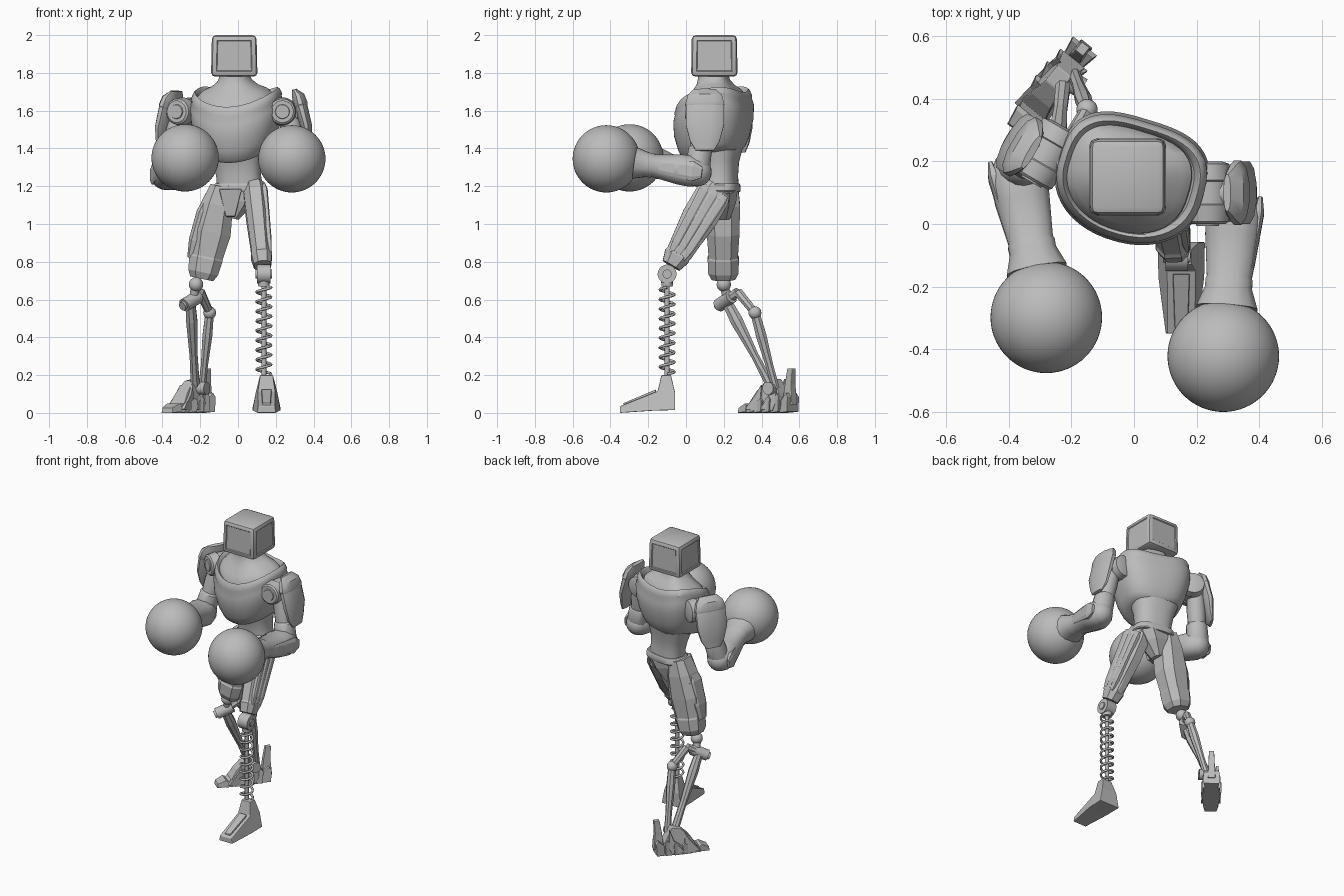
import bpy, bmesh, math
from mathutils import Vector, Matrix

cube = bpy.data.objects.get("Cube")
if cube:
    bpy.data.objects.remove(cube, do_unlink=True)

GREY = (0.5, 0.5, 0.5, 1)
mat = bpy.data.materials.new("plain grey")
mat.use_nodes = True
mat.diffuse_color = GREY
mat.node_tree.nodes["Principled BSDF"].inputs["Base Color"].default_value = GREY


def finish(name, bm, smooth=True, bevel=0):
    """Turn a bmesh into a named object with material, bevel and shading."""
    bmesh.ops.recalc_face_normals(bm, faces=bm.faces)
    me = bpy.data.meshes.new(name)
    bm.to_mesh(me)
    bm.free()
    me.materials.append(mat)
    ob = bpy.data.objects.new(name, me)
    bpy.context.collection.objects.link(ob)
    if bevel:
        mod = ob.modifiers.new("bevel", "BEVEL")
        mod.width, mod.segments, mod.limit_method = bevel, 2, "ANGLE"
    if smooth:
        bpy.ops.object.select_all(action="DESELECT")
        ob.select_set(True)
        bpy.context.view_layer.objects.active = ob
        bpy.ops.object.shade_smooth_by_angle(angle=math.radians(35))


def loft(name, p0, p1, rings, sides=24, yaw=0, power=2, back=None, tilt=0, saddle=0, smooth=True):
    """Skin rings (t, ru, rv, offset u, offset v) along the line p0 to p1."""
    p0, p1 = Vector(p0), Vector(p1)
    axis = (p1 - p0).normalized()
    ref = Vector((0, 1, 0)) if abs(axis.x) > 0.98 else Vector((1, 0, 0))
    u = Matrix.Rotation(math.radians(yaw), 3, "Z") @ ref
    u = (u - axis * u.dot(axis)).normalized()
    v = axis.cross(u)
    bm = bmesh.new()
    loops = []
    for t, ru, rv, *off in rings:
        ou, ov = off or (0, 0)
        loop = []
        for i in range(sides):
            a = (i + 0.5) * math.tau / sides
            c, s = math.cos(a), math.sin(a)
            e = 2 / (back if back and s > 0 else power)
            x = math.copysign(abs(c) ** e, c) * ru
            y = math.copysign(abs(s) ** e, s) * rv
            loop.append(bm.verts.new(p0.lerp(p1, t) + u * (x + ou) + v * (y + ov)
                                     + axis * (tilt * y + saddle * x * x)))
        loops.append(loop)
    for a, b in zip(loops, loops[1:]):
        for i in range(sides):
            j = (i + 1) % sides
            bm.faces.new((a[i], a[j], b[j], b[i]))
    bm.faces.new(loops[0])
    bm.faces.new(loops[-1])
    finish(name, bm, smooth)


def rod(name, p0, p1, r, r2=None, sides=16):
    loft(name, p0, p1, [(0, r, r), (1, r2 or r, r2 or r)], sides)


def ball(name, centre, r, seg=48):
    bm = bmesh.new()
    bmesh.ops.create_uvsphere(bm, u_segments=seg, v_segments=seg // 2, radius=r,
                              matrix=Matrix.Translation(centre))
    finish(name, bm)


def prism(name, profile, loc, yaw=0, bevel=0.004):
    """Side profile of (y, z, half width) points, spread in x."""
    bm = bmesh.new()
    m = Matrix.Translation(loc) @ Matrix.Rotation(math.radians(yaw), 4, "Z")
    left, right = [[bm.verts.new(m @ Vector((s * w, y, z))) for y, z, w in profile]
                   for s in (1, -1)]
    n = len(profile)
    bm.faces.new(left)
    bm.faces.new(right)
    for i in range(n):
        j = (i + 1) % n
        bm.faces.new((left[i], left[j], right[j], right[i]))
    finish(name, bm, False, bevel)


# Chamfered box head with recessed panels on its four sides
bm = bmesh.new()
bmesh.ops.create_cube(bm, size=1, matrix=Matrix.Translation((-0.02, 0.15, 1.89))
                      @ Matrix.Diagonal((0.246, 0.246, 0.22, 1)))
for vert in bm.verts:
    if vert.co.z > 1.9:
        vert.co.x = -0.02 + (vert.co.x + 0.02) * 0.96
        vert.co.y = 0.15 + (vert.co.y - 0.15) * 0.97
bmesh.ops.bevel(bm, geom=bm.edges[:], offset=0.022, segments=2, affect="EDGES", profile=0.5)
bm.normal_update()
walls = [f for f in bm.faces if abs(f.normal.z) < 0.5 and f.calc_area() > 0.02]
bmesh.ops.inset_individual(bm, faces=walls, thickness=0.008, depth=0)
bmesh.ops.inset_individual(bm, faces=walls, thickness=0.006, depth=-0.005)
finish("head", bm)

# Neck, chest shell with a scooped collar, belly and belt
YAW = -17
loft("neck", (-0.02, 0.138, 1.6), (-0.02, 0.143, 1.8),
     [(0, .2, .165), (.2, .197, .162), (.4, .168, .138), (.57, .122, .107),
      (.75, .088, .084), (.9, .077, .078), (1, .074, .076)], 40, YAW, 2.2, 3, 0.2, 1.1)
loft("chest", (-0.012, 0.145, 1.36), (-0.012, 0.138, 1.665),
     [(-.03, .145, .11), (-.02, .17, .138), (.04, .19, .158), (.2, .215, .18), (.45, .238, .199),
      (.68, .243, .202), (.8, .235, .192), (.84, .237, .194), (.94, .226, .184),
      (.98, .217, .175), (.95, .206, .166), (.84, .198, .158)], 48, YAW, 2.15, 3, 0.2, 1.1)
loft("belly", (0.01, 0.19, 1.18), (-0.01, 0.18, 1.42),
     [(0, .124, .087), (.3, .118, .084), (.6, .128, .092), (1, .155, .12)], 32, -12, 2.5)
loft("belt", (0.01, 0.19, 1.17), (0.01, 0.19, 1.215),
     [(0, .135, .09), (.15, .14, .094), (.8, .138, .092), (1, .13, .088)], 32, -10, 2.8)
loft("pelvis", (0.01, 0.19, 1.19), (-0.03, 0.19, 1.03),
     [(0, .13, .088), (.4, .1, .08), (1, .035, .045)], 8, 0, 2.6, smooth=False)
prism("crotch_plate", [(.09, 1.185, .06), (.11, 1.04, .024), (.2, 1.03, .024),
                       (.2, 1.185, .06)], (-0.04, 0, 0))


def arm(tag, side, joint, yaw, pad, elbow, fist):
    """Shoulder, armour pad, upper arm, forearm and ball fist."""
    turn = Matrix.Rotation(math.radians(yaw), 3, "Z")
    joint, pad, elbow, fist = map(Vector, (joint, pad, elbow, fist))
    out = turn @ Vector((side, 0, 0))
    fore = turn @ Vector((0, -1, 0))
    loft(tag + "_shoulder", joint - fore * .1, joint + fore * .1,
         [(0, .045, .045), (.04, .07, .07), (.3, .076, .076), (.32, .071, .071),
          (.68, .071, .071), (.7, .076, .076), (.96, .068, .068), (1, .058, .058)], 24, yaw)
    rod(tag + "_shoulder_disc", joint + fore * .09, joint + fore * .106, .042, .036, 24)
    rod(tag + "_shoulder_axle", joint - out * .12, joint + out * .08, .06)
    # Bulged armour pad with a raised upper cap
    top, low = pad - out * .04 + Vector((0, 0, .16)), pad + out * .045 - Vector((0, 0, .16))
    bulge = side * .012
    loft(tag + "_pad", top, low,
         [(0, .01, .055), (.1, .03, .088, bulge, 0), (.28, .036, .103, bulge, 0),
          (.6, .032, .103, bulge, 0), (.85, .022, .08, 0, 0), (1, .01, .05)],
         12, yaw, 2.3)
    loft(tag + "_pad_cap", top, low,
         [(-.01, .012, .06), (.1, .034, .093, bulge, 0), (.25, .04, .106, bulge, 0),
          (.28, .036, .102, bulge, 0)], 12, yaw, 2.3)
    loft(tag + "_upper_arm", joint + out * .03, elbow,
         [(0, .055, .055), (.4, .06, .06), (.6, .056, .056), (.63, .066, .063),
          (.9, .072, .066), (1, .065, .06)], 16, yaw)
    ball(tag + "_elbow", elbow, .076, 24)
    loft(tag + "_forearm", elbow, fist,
         [(-.1, .05, .05), (-.04, .078, .074), (.08, .092, .085), (.2, .09, .082),
          (.48, .074, .062), (.5, .078, .067), (.55, .077, .067), (.68, .1, .085)], 12, 0, 2.4)
    # Long side guard on the forearm
    guard = Vector((side * .078, 0, 0))
    loft(tag + "_forearm_guard", elbow + guard, elbow.lerp(fist, .5) + guard * .8,
         [(-.1, .008, .03), (.1, .02, .055), (.8, .013, .035), (1, .006, .02)],
         8, 0, 3, smooth=False)
    ball(tag + "_fist", fist, .178, 64)


arm("left", 1, (.235, .1, 1.595), 0, (.338, .1, 1.55), (.322, .06, 1.275), (.285, -.422, 1.345))
arm("right", -1, (-.275, .225, 1.595), -30, (-.362, .25, 1.54), (-.375, .17, 1.255),
    (-.28, -.298, 1.35))

# Left thigh with long outer slats, tilted forward
hip, knee = Vector((.085, .17, 1.2)), Vector((.13, -.078, .78))
loft("left_thigh", hip, knee,
     [(0, .058, .075), (.12, .064, .1), (.4, .062, .1), (.85, .054, .07),
      (.88, .059, .075), (1, .048, .055)], 8, 0, 2.6, smooth=False)
across = (knee - hip).normalized().cross(Vector((1, 0, 0)))
for i, k in enumerate((-.058, 0, .058)):
    side = Vector((.05, 0, 0))
    loft("left_thigh_slat_%d" % (i + 1), hip + side + across * k, knee + side * .9 + across * k * .6,
         [(.05, .008, .018), (.12, .018, .027), (.75, .014, .022), (.88, .006, .012)],
         8, 0, 4, smooth=False)
loft("left_thigh_front_ridge", hip + across * -.08, knee + across * -.05,
     [(.1, .02, .01), (.2, .035, .022), (.8, .028, .018), (.95, .016, .01)],
     8, 0, 4, smooth=False)

# Left knee, spring shin and foot
SX, SY = .137, -.1
rod("left_knee", (SX - .036, SY, .735), (SX + .036, SY, .735), .05, sides=24)
rod("left_knee_cap", (SX - .044, SY, .735), (SX + .044, SY, .735), .024, sides=16)
rod("left_knee_collar", (SX, SY, .67), (SX, SY, .71), .03, .034)
rod("left_shin_rod", (SX, SY, .18), (SX, SY, .7), .013)
curve = bpy.data.curves.new("left_spring", "CURVE")
curve.dimensions, curve.bevel_depth, curve.bevel_resolution = "3D", .0075, 1
TURNS, STEPS = 9, 20
line = curve.splines.new("POLY")
line.points.add(TURNS * STEPS)
for i, p in enumerate(line.points):
    a = i * math.tau / STEPS
    p.co = (SX + .038 * math.cos(a), SY + .038 * math.sin(a), .205 + .46 * i / (TURNS * STEPS), 1)
curve.materials.append(mat)
spring = bpy.data.objects.new("left_spring", curve)
bpy.context.collection.objects.link(spring)
bpy.ops.object.select_all(action="DESELECT")
spring.select_set(True)
bpy.context.view_layer.objects.active = spring
bpy.ops.object.convert(target="MESH")

prism("left_foot", [(-.35, 0, .05), (-.35, .035, .045), (-.15, .115, .046), (-.13, .2, .034),
                    (-.08, .2, .034), (-.058, .11, .058), (-.058, .015, .076),
                    (-.17, .012, .074)], (.151, 0, 0))
prism("left_instep_plate", [(-.33, .04, .022), (-.33, .052, .02), (-.16, .124, .026),
                            (-.16, .1, .028)], (.151, 0, 0), bevel=.002)

# Right thigh with a knee cuff
loft("right_thigh", (-.09, .195, 1.2), (-.192, .198, .71),
     [(0, .06, .085), (.2, .09, .096), (.5, .11, .092), (.76, .093, .082), (.78, .095, .088),
      (.93, .085, .085), (1, .066, .066)], 8, 0, 2.6, smooth=False)
loft("right_thigh_panel", (-.158, .185, 1.12), (-.25, .19, .82),
     [(0, .03, .045), (.2, .045, .065), (.7, .04, .06), (1, .02, .04)], 8, 0, 4, smooth=False)
ball("right_knee", (-.222, .2, .68), .038, 24)

# Right shin of linked struts
A, B, C = (-.255, .2, .585), (-.2, .275, .64), (-.15, .365, .53)
rod("right_knee_post", (-.225, .2, .68), (-.235, .22, .6), .024)
rod("right_knee_axle", (-.285, .175, .57), (-.21, .24, .615), .036)
rod("right_axle_cap", (-.295, .166, .564), (-.28, .18, .573), .024)
rod("right_link_front", A, B, .028, .026, 8)
rod("right_link_rear", B, C, .026, .022, 8)
ball("right_link_joint", C, .034, 24)
loft("right_front_strut", (-.25, .22, .58), (-.225, .46, .12),
     [(0, .026, .03), (.2, .032, .036), (.6, .023, .022), (1, .026, .026)], 8, smooth=False)
loft("right_rear_strut", C, (-.19, .475, .13),
     [(0, .024, .026), (.3, .028, .03), (.7, .02, .022), (1, .022, .022)], 8, smooth=False)
rod("right_ankle", (-.255, .487, .13), (-.165, .433, .13), .034)

# Right clawed foot made of overlapping plates
FOOT, TURN = (-.26, .44, 0), -39
prism("right_ankle_block", [(-.1, .05, .05), (-.06, .11, .04), (.0, .17, .03), (.06, .18, .03),
                            (.11, .09, .045), (.11, .02, .045)], FOOT, TURN)
for i in range(6):
    y, h, w = -.15 + i * .056, .05 + .014 * min(i, 4), .067 - .007 * abs(i - 2.5)
    prism("right_foot_plate_%d" % (i + 1),
          [(y - .035, 0, w * .75), (y - .03, h * .55, w * .7), (y + .02, h, w * .9),
           (y + .035, h * .8, w), (y + .03, .006, w)], FOOT, TURN, .002)
prism("right_heel_spur", [(.11, .06, .024), (.12, .15, .018), (.135, .235, .016),
                          (.17, .235, .016), (.165, .15, .02), (.175, .04, .024)], FOOT, TURN)
for s, tag in ((-1, "outer"), (1, "inner")):
    for i, y in enumerate((-.07, .03)):
        base = Vector(FOOT) + Matrix.Rotation(math.radians(TURN), 3, "Z") @ Vector((s * .045, y, 0))
        prism("right_%s_claw_%d" % (tag, i + 1),
              [(-.05, .02, .008), (.02, .1, .012), (.05, .15 + .03 * i, .008),
               (.05, .05, .014), (.03, .01, .014)], base, TURN + s * 10, .002)
